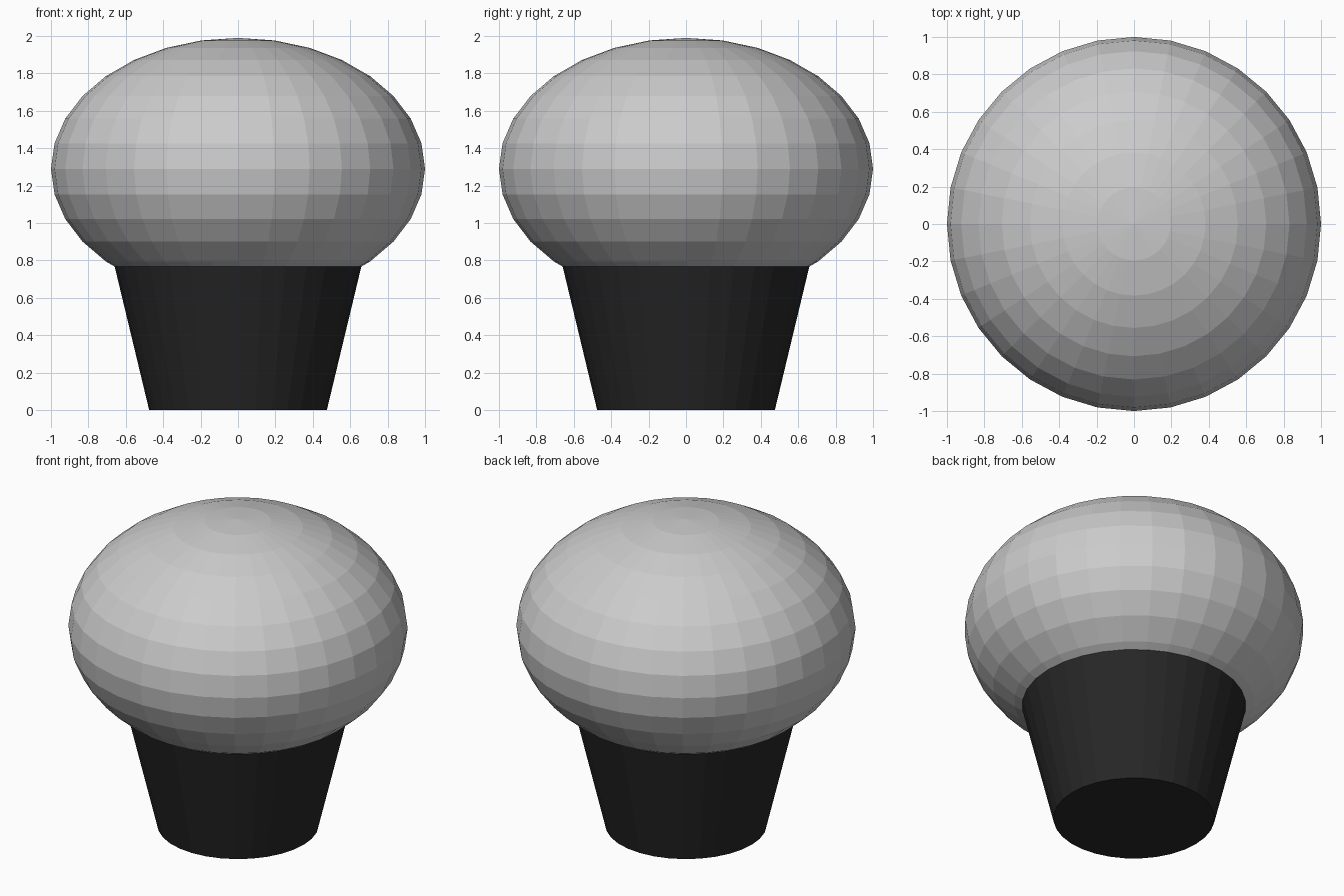
import bpy

if "Cube" in bpy.data.objects:
    bpy.data.objects.remove(bpy.data.objects["Cube"])

# Dark tapered pot, its top rim hidden inside the rounded cap
bpy.ops.mesh.primitive_cone_add(vertices=32, radius1=0.475, radius2=0.672, depth=0.82,
                                location=(0, 0, 0.41))
pot = bpy.context.object
pot.name = "tapered_base"
black = bpy.data.materials.new("black")
black.diffuse_color = (0.02, 0.02, 0.02, 1)
black.use_nodes = True
black.node_tree.nodes["Principled BSDF"].inputs["Base Color"].default_value = black.diffuse_color
pot.data.materials.append(black)

# Flattened round cap, flat shaded
bpy.ops.mesh.primitive_uv_sphere_add(segments=32, ring_count=16, radius=1,
                                     location=(0, 0, 1.29))
cap = bpy.context.object
cap.name = "rounded_cap"
cap.scale = (1, 1, 0.7)
